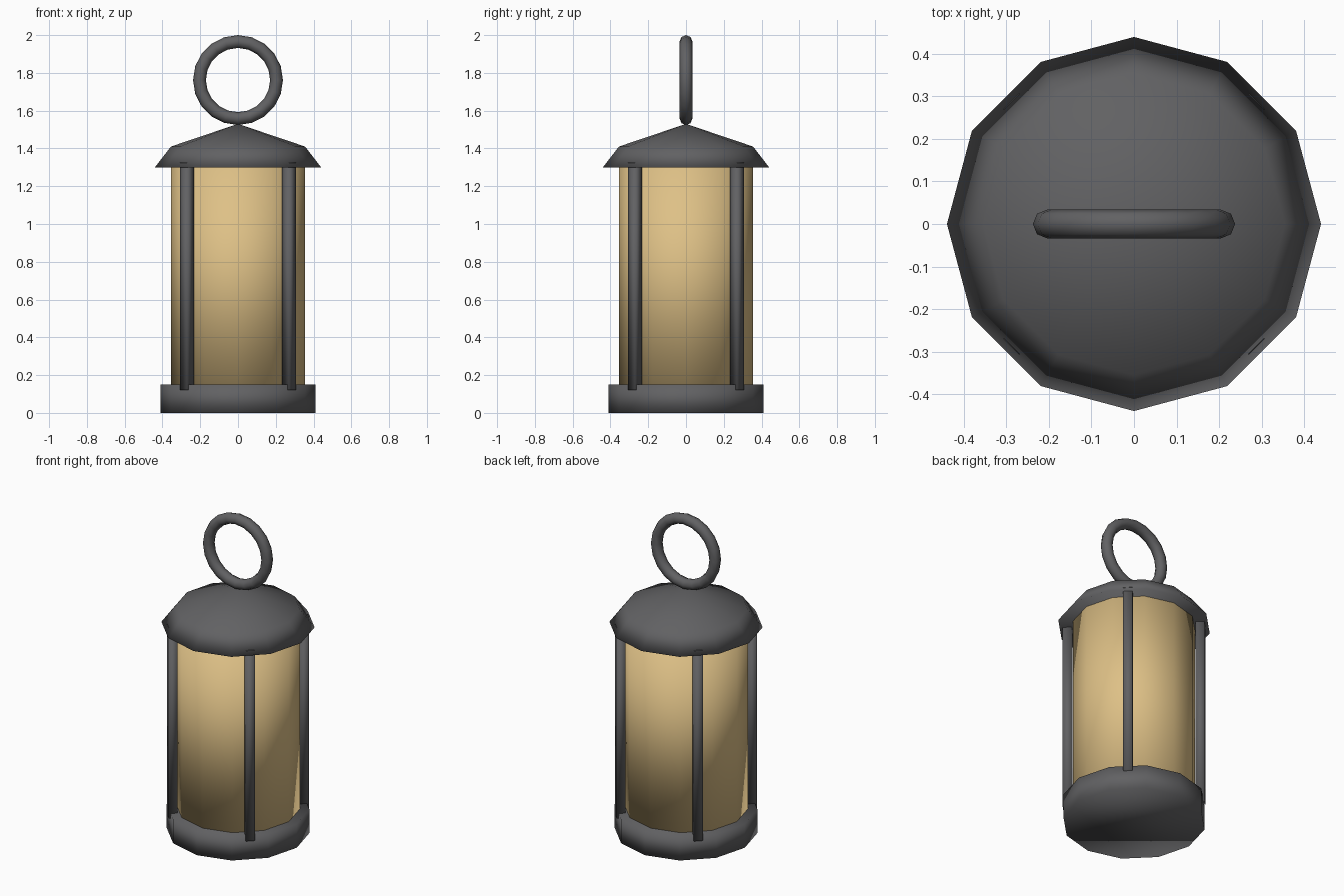
import bpy
import bmesh
from math import cos, sin, pi

default = bpy.data.objects.get("Cube")
if default:
    bpy.data.objects.remove(default, do_unlink=True)


def material(name, rgb):
    mat = bpy.data.materials.new(name)
    mat.use_nodes = True
    color = (*rgb, 1)
    mat.diffuse_color = color
    mat.node_tree.nodes["Principled BSDF"].inputs["Base Color"].default_value = color
    return mat


iron = material("dark iron", (0.12, 0.12, 0.125))
glow = material("warm glass", (0.73, 0.53, 0.24))


def lathe(name, profile, sides, mat, center=(0, 0)):
    """Closed solid from (radius, height) rings; a zero radius makes a tip."""
    bm = bmesh.new()
    rings = []
    for radius, z in profile:
        count = sides if radius else 1
        rings.append([bm.verts.new((center[0] + radius * cos(2 * pi * i / sides),
                                    center[1] + radius * sin(2 * pi * i / sides), z))
                      for i in range(count)])
    for low, high in zip(rings, rings[1:]):
        for i in range(sides):
            j = (i + 1) % sides
            if len(high) == 1:
                bm.faces.new((low[i], low[j], high[0]))
            else:
                bm.faces.new((low[i], low[j], high[j], high[i]))
    bm.faces.new(rings[0][::-1])
    if len(rings[-1]) > 1:
        bm.faces.new(rings[-1])
    for face in bm.faces:
        face.smooth = True
    mesh = bpy.data.meshes.new(name)
    bm.to_mesh(mesh)
    bm.free()
    mesh.materials.append(mat)
    obj = bpy.data.objects.new(name, mesh)
    bpy.context.collection.objects.link(obj)
    return obj


# Body
lathe("base", [(0.41, 0), (0.41, 0.15)], 12, iron)
lathe("glass", [(0.355, 0.13), (0.355, 1.31)], 12, glow)
lathe("roof", [(0.44, 1.30), (0.355, 1.41), (0, 1.53)], 12, iron)

# Square corner posts facing outwards
for y_name, y in (("front", -0.27), ("back", 0.27)):
    for x_name, x in (("left", 0.27), ("right", -0.27)):
        lathe(f"{y_name}_{x_name}_post", [(0.037, 0.12), (0.037, 1.325)], 4, iron, (x, y))

# Carrying ring
bpy.ops.mesh.primitive_torus_add(major_segments=20, minor_segments=8,
                                 major_radius=0.204, minor_radius=0.034,
                                 location=(0, 0, 1.762), rotation=(pi / 2, 0, 0))
ring = bpy.context.object
ring.name = "carrying_ring"
ring.data.materials.append(iron)
bpy.ops.object.shade_smooth()
